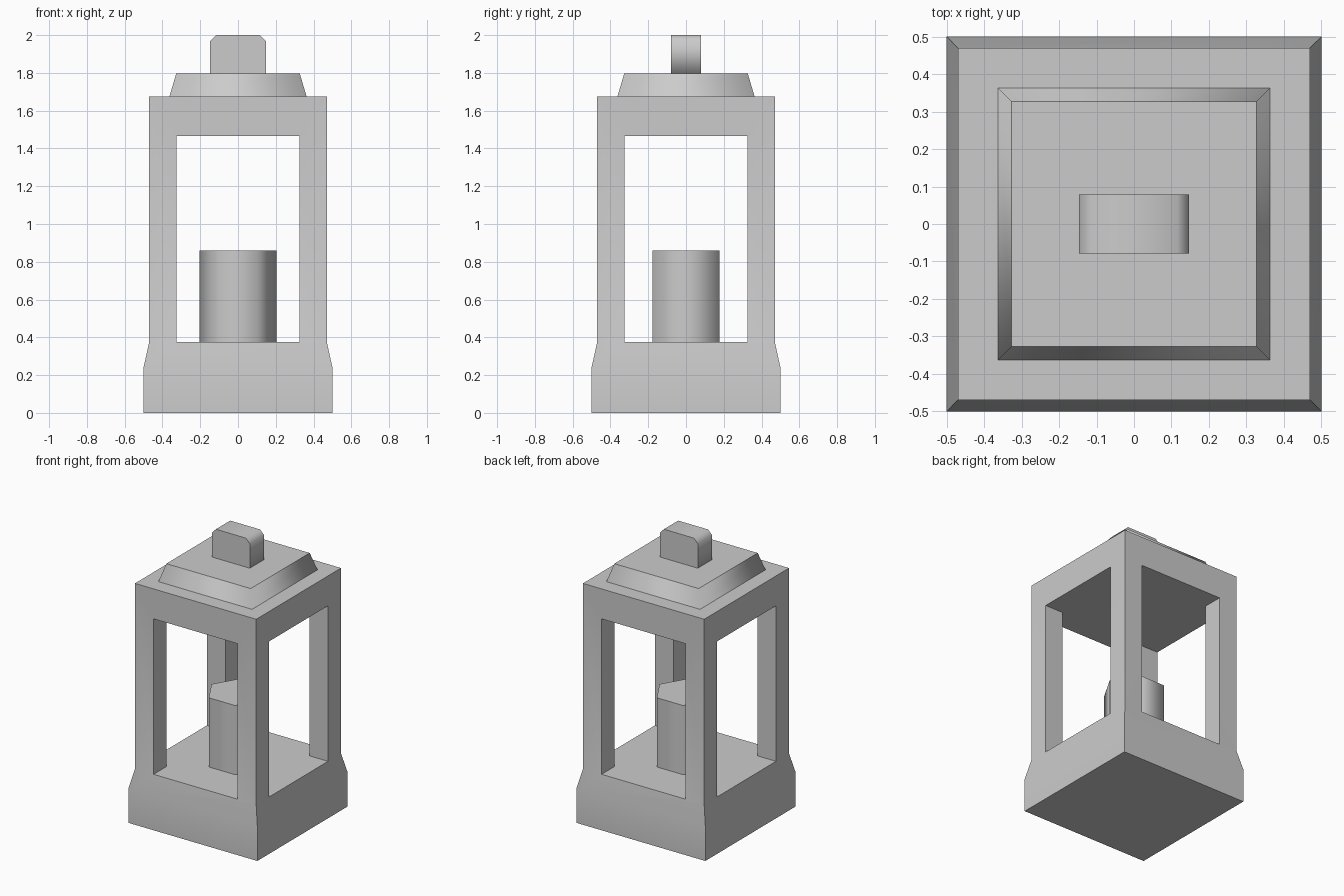
import bpy, bmesh, math
from mathutils import Vector

if "Cube" in bpy.data.objects:
    bpy.data.objects.remove(bpy.data.objects["Cube"])


def square(r, z):
    return [(-r, -r, z), (r, -r, z), (r, r, z), (-r, r, z)]


def hexagon(r, z):
    return [(r * math.cos(math.radians(60 * i)), r * math.sin(math.radians(60 * i)), z)
            for i in range(6)]


def loft(name, rings, smooth=True):
    """Skin a stack of rings; sides smooth, end caps flat."""
    bm = bmesh.new()
    vs = [[bm.verts.new(Vector(p)) for p in ring] for ring in rings]
    n = len(rings[0])
    for lo, hi in zip(vs, vs[1:]):
        for i in range(n):
            j = (i + 1) % n
            bm.faces.new((lo[i], lo[j], hi[j], hi[i])).smooth = smooth
    bm.faces.new(vs[0][::-1])
    bm.faces.new(vs[-1])
    bmesh.ops.recalc_face_normals(bm, faces=bm.faces)
    mesh = bpy.data.meshes.new(name)
    bm.to_mesh(mesh)
    bm.free()
    ob = bpy.data.objects.new(name, mesh)
    bpy.context.collection.objects.link(ob)
    return ob


FLOOR, CEILING, EAVES = 0.375, 1.465, 1.675
WINDOW = 0.326

# Lantern body: flared base and upright housing
body = loft("lantern_body", [square(0.5, 0), square(0.5, 0.24),
                             square(0.47, FLOOR), square(0.47, EAVES)], smooth=False)

# Window openings cut through both axes, leaving four corner posts
for name, x, y in (("window_cutter_x", 1, WINDOW), ("window_cutter_y", WINDOW, 1)):
    cutter = loft(name, [[(-x, -y, z), (x, -y, z), (x, y, z), (-x, y, z)]
                         for z in (FLOOR, CEILING)], smooth=False)
    mod = body.modifiers.new(name, 'BOOLEAN')
    mod.operation, mod.solver, mod.object = 'DIFFERENCE', 'EXACT', cutter
    bpy.context.view_layer.objects.active = body
    bpy.ops.object.modifier_apply(modifier=mod.name)
    bpy.data.objects.remove(cutter)

# Clear the inner corner strips between posts so the floor and ceiling stay open
inner = loft("inner_cutter", [square(WINDOW + 0.001, z) for z in (0, 0.01)], smooth=False)
bpy.data.objects.remove(inner)

body.select_set(True)
bpy.ops.object.shade_smooth_by_angle(angle=math.radians(30))

# Sloped roof cap
loft("roof_cap", [square(0.363, EAVES), square(0.327, 1.797)])

# Handle: block with chamfered top corners
profile = [(-0.147, 1.797), (0.147, 1.797), (0.147, 1.968),
           (0.116, 2.0), (-0.116, 2.0), (-0.147, 1.968)]
loft("top_handle", [[(x, y, z) for x, z in profile] for y in (-0.079, 0.079)])

# Six-sided candle on the floor
loft("candle", [hexagon(0.205, FLOOR), hexagon(0.205, 0.86)])
